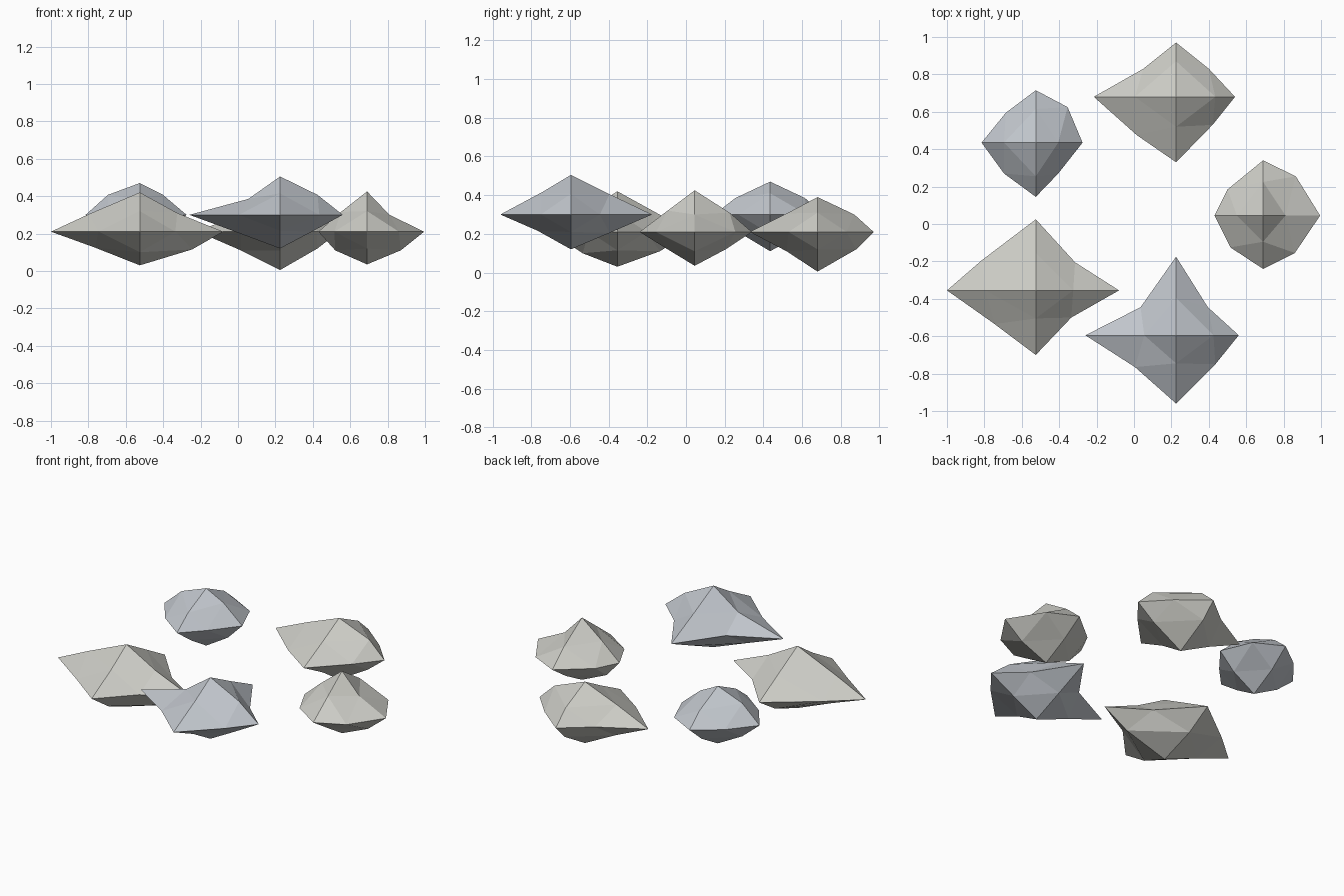
import bpy, bmesh


def material(name, rgb):
    m = bpy.data.materials.new(name)
    m.diffuse_color = (*rgb, 1)
    return m


WARM = material("warm_stone", (0.60, 0.60, 0.56))
COOL = material("cool_stone", (0.53, 0.56, 0.60))


# Rock = octahedron split once, every corner and edge midpoint pushed outwards.
# tips: reach along +x -x +y -y +z -z
# rim:  equator midpoints (x, y) for ++ -+ -- +-
# xz / yz: upright midpoints for ++ -+ -- +-
def rock(name, mat, centre, tips, rim, xz, yz):
    quad = [(1, 1), (-1, 1), (-1, -1), (1, -1)]
    co = {}
    for axis in range(3):
        for s, t in zip((1, -1), tips[2 * axis:2 * axis + 2]):
            p = [0, 0, 0]
            p[axis] = s
            v = [0, 0, 0]
            v[axis] = s * t
            co[tuple(p)] = v
    for (a, b), table in (((0, 1), rim), ((0, 2), xz), ((1, 2), yz)):
        for (s, t), (u, w) in zip(quad, table):
            p = [0, 0, 0]
            p[a], p[b] = s, t
            v = [0, 0, 0]
            v[a], v[b] = s * u, t * w
            co[tuple(p)] = v
    bm = bmesh.new()
    vert = {k: bm.verts.new(v) for k, v in co.items()}
    for sx in (1, -1):
        for sy in (1, -1):
            for sz in (1, -1):
                x, y, z = (sx, 0, 0), (0, sy, 0), (0, 0, sz)
                xy, m, n = (sx, sy, 0), (0, sy, sz), (sx, 0, sz)
                for f in ((x, xy, n), (y, m, xy), (z, n, m), (xy, m, n)):
                    bm.faces.new([vert[k] for k in f])
    bmesh.ops.recalc_face_normals(bm, faces=bm.faces)
    me = bpy.data.meshes.new(name)
    bm.to_mesh(me)
    bm.free()
    me.materials.append(mat)
    ob = bpy.data.objects.new(name, me)
    ob.location = centre
    bpy.context.collection.objects.link(ob)


rock("rock_back_left", COOL, (-0.525, 0.435, 0.30),
     (0.25, 0.29, 0.28, 0.29, 0.17, 0.19),
     [(0.17, 0.19), (0.16, 0.16), (0.17, 0.165), (0.12, 0.165)],
     [(0.12, 0.11), (0.17, 0.107), (0.17, 0.10), (0.15, 0.10)],
     [(0.18, 0.085), (0.18, 0.085), (0.15, 0.10), (0.16, 0.10)])

rock("rock_back", WARM, (0.225, 0.68, 0.21),
     (0.315, 0.44, 0.29, 0.35, 0.18, 0.205),
     [(0.175, 0.15), (0.175, 0.15), (0.21, 0.205), (0.195, 0.15)],
     [(0.21, 0.10), (0.22, 0.095), (0.21, 0.10), (0.20, 0.09)],
     [(0.19, 0.09), (0.16, 0.095), (0.16, 0.10), (0.20, 0.09)])

rock("rock_right", WARM, (0.69, 0.045, 0.21),
     (0.305, 0.26, 0.295, 0.285, 0.215, 0.175),
     [(0.175, 0.21), (0.19, 0.14), (0.175, 0.17), (0.17, 0.20)],
     [(0.12, 0.09), (0.14, 0.105), (0.17, 0.10), (0.18, 0.10)],
     [(0.18, 0.10), (0.14, 0.11), (0.14, 0.09), (0.16, 0.09)])

rock("rock_front_left", WARM, (-0.525, -0.355, 0.21),
     (0.445, 0.475, 0.38, 0.345, 0.21, 0.18),
     [(0.21, 0.15), (0.29, 0.16), (0.22, 0.18), (0.19, 0.145)],
     [(0.20, 0.10), (0.27, 0.095), (0.24, 0.085), (0.28, 0.095)],
     [(0.20, 0.10), (0.15, 0.11), (0.18, 0.11), (0.22, 0.10)])

rock("rock_front", COOL, (0.225, -0.595, 0.30),
     (0.335, 0.485, 0.42, 0.365, 0.205, 0.18),
     [(0.17, 0.15), (0.19, 0.15), (0.22, 0.17), (0.21, 0.155)],
     [(0.20, 0.107), (0.17, 0.085), (0.24, 0.09), (0.17, 0.09)],
     [(0.20, 0.105), (0.15, 0.115), (0.17, 0.085), (0.20, 0.095)])
